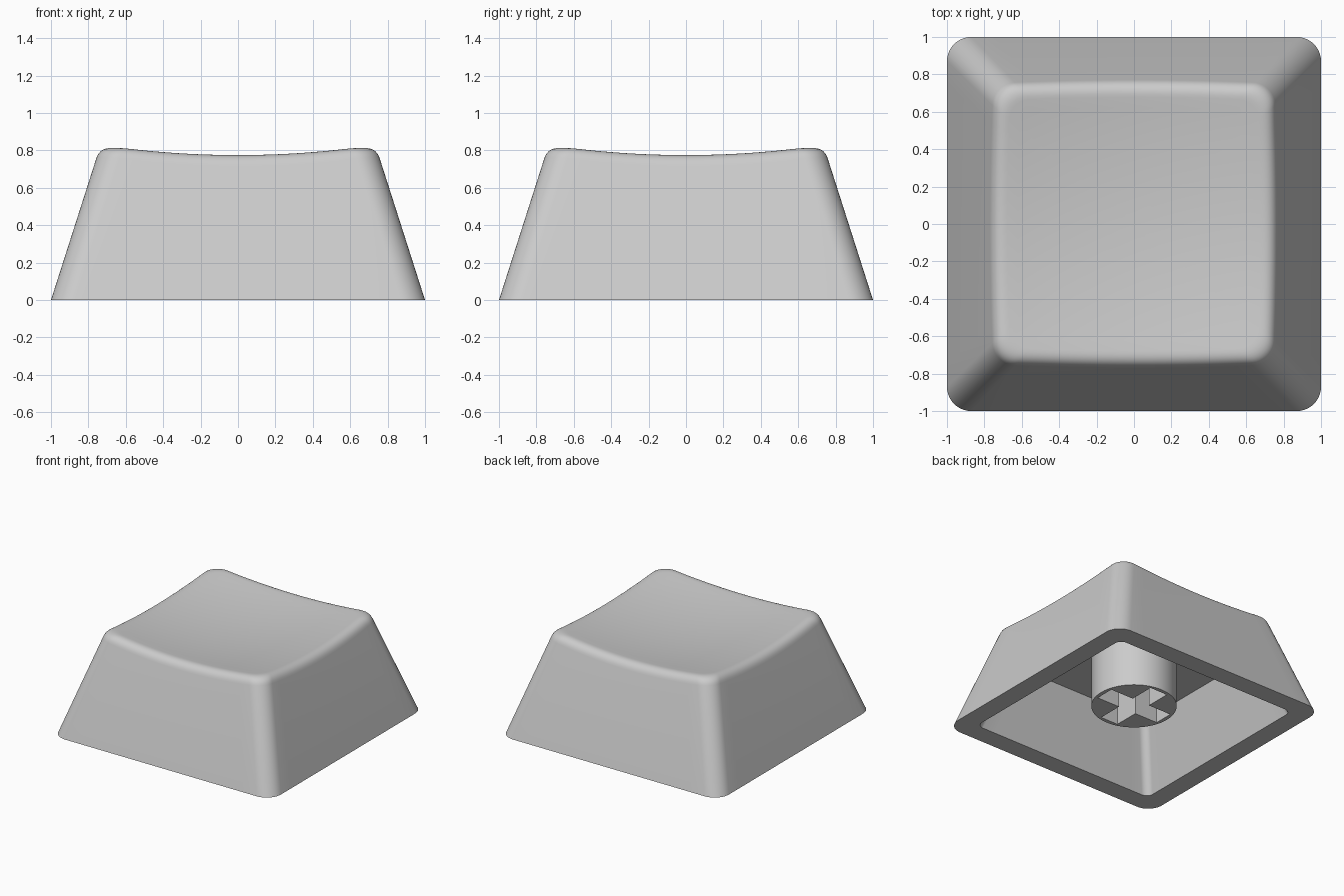
import bpy, bmesh, math
from mathutils import Vector

if "Cube" in bpy.data.objects:
    bpy.data.objects.remove(bpy.data.objects["Cube"])

TAPER = 0.32          # inward lean of the walls per unit of height
CEILING = 0.53        # underside of the top plate

grey = bpy.data.materials.new("light grey plastic")
grey.diffuse_color = (0.6, 0.6, 0.6, 1)
grey.use_nodes = True
grey.node_tree.nodes["Principled BSDF"].inputs["Base Color"].default_value = grey.diffuse_color


def rounded_square(half, radius, arc=10, side=14):
    """Counter-clockwise rounded square with evenly divided sides."""
    pts = []
    c = half - radius
    for k in range(4):
        a0 = k * math.pi / 2
        cx, cy = [(c, c), (-c, c), (-c, -c), (c, -c)][k]
        for i in range(arc + 1):
            a = a0 + i / arc * math.pi / 2
            pts.append(Vector((cx + radius * math.cos(a), cy + radius * math.sin(a))))
        nx, ny = [(-c, c), (-c, -c), (c, -c), (c, c)][k]
        d = Vector((math.cos(a0 + math.pi / 2), math.sin(a0 + math.pi / 2))) * radius
        end = Vector((nx, ny)) + d
        start = pts[-1].copy()
        pts += [start.lerp(end, i / side) for i in range(1, side)]
    return pts


def ring3(half, radius, z):
    return [Vector((p.x, p.y, z)) for p in rounded_square(half, radius)]


def dish(x, y):
    return 0.725 + 0.105 * (x * x + y * y)


def on_dish(p, scale):
    x, y = p.x * scale, p.y * scale
    return Vector((x, y, dish(x, y)))


# Outer wall runs, column by column, up to where it meets the dished top
foot = ring3(1.0, 0.13, 0)
upper = ring3(1.0 - TAPER, 0.12, 1.0)
sharp = []
for a, b in zip(foot, upper):
    z = 0.78
    for _ in range(12):
        p = a.lerp(b, z)
        z = dish(p.x, p.y)
    sharp.append(a.lerp(b, z))
wall_end = [s + (a - s).normalized() * 0.07 for a, s in zip(foot, sharp)]
dish_start = [on_dish(s, 0.905) for s in sharp]

# Rings from the cavity ceiling, around the bottom rim, over the rounded top edge
rings = [ring3(0.84 - TAPER * CEILING, 0.06, CEILING), ring3(0.84, 0.06, 0), foot]
for i in range(9):
    t = i / 8
    rings.append([w * (1 - t) ** 2 + s * 2 * t * (1 - t) + d * t * t
                  for w, s, d in zip(wall_end, sharp, dish_start)])
for i in range(11, 0, -1):
    rings.append([on_dish(d, i / 12) for d in dish_start])

bm = bmesh.new()
loops = [[bm.verts.new(p) for p in r] for r in rings]
n = len(foot)
for a, b in zip(loops, loops[1:]):
    for i in range(n):
        j = (i + 1) % n
        bm.faces.new((a[i], a[j], b[j], b[i]))
bm.faces.new(loops[0])
centre = bm.verts.new((0, 0, dish(0, 0)))
for i in range(n):
    bm.faces.new((loops[-1][i], loops[-1][(i + 1) % n], centre))
bmesh.ops.recalc_face_normals(bm, faces=bm.faces)
mesh = bpy.data.meshes.new("cap_shell")
bm.to_mesh(mesh)
bm.free()
shell = bpy.data.objects.new("cap_shell", mesh)
bpy.context.collection.objects.link(shell)

# Mounting stem: round post with a cross-shaped socket
L, W = 0.29, 0.08
quarter = [(L, -W), (L, W), (W, W)]
cross = []
for k in range(4):
    c, s = round(math.cos(k * math.pi / 2)), round(math.sin(k * math.pi / 2))
    cross += [(x * c - y * s, x * s + y * c) for x, y in quarter]
circle = [(0.322 * math.cos(i * math.tau / 64), 0.322 * math.sin(i * math.tau / 64))
          for i in range(64)]
curve = bpy.data.curves.new("stem", "CURVE")
curve.dimensions = "2D"
curve.fill_mode = "BOTH"
for outline in (circle, cross):
    sp = curve.splines.new("POLY")
    sp.points.add(len(outline) - 1)
    for pt, (x, y) in zip(sp.points, outline):
        pt.co = (x, y, 0, 1)
    sp.use_cyclic_u = True
low, high = 0.11, CEILING + 0.01
curve.extrude = (high - low) / 2
stem = bpy.data.objects.new("stem", curve)
stem.location.z = (low + high) / 2
bpy.context.collection.objects.link(stem)
bpy.context.view_layer.objects.active = stem
stem.select_set(True)
bpy.ops.object.convert(target="MESH")
stem = bpy.context.view_layer.objects.active

# Weld the stem, then colour and smooth both parts
bm = bmesh.new()
bm.from_mesh(stem.data)
bmesh.ops.remove_doubles(bm, verts=bm.verts, dist=0.0005)
bmesh.ops.recalc_face_normals(bm, faces=bm.faces)
bm.to_mesh(stem.data)
bm.free()
for ob in (shell, stem):
    ob.data.materials.clear()
    ob.data.materials.append(grey)
    bpy.ops.object.select_all(action="DESELECT")
    ob.select_set(True)
    bpy.context.view_layer.objects.active = ob
    bpy.ops.object.shade_smooth_by_angle(angle=math.radians(30))
